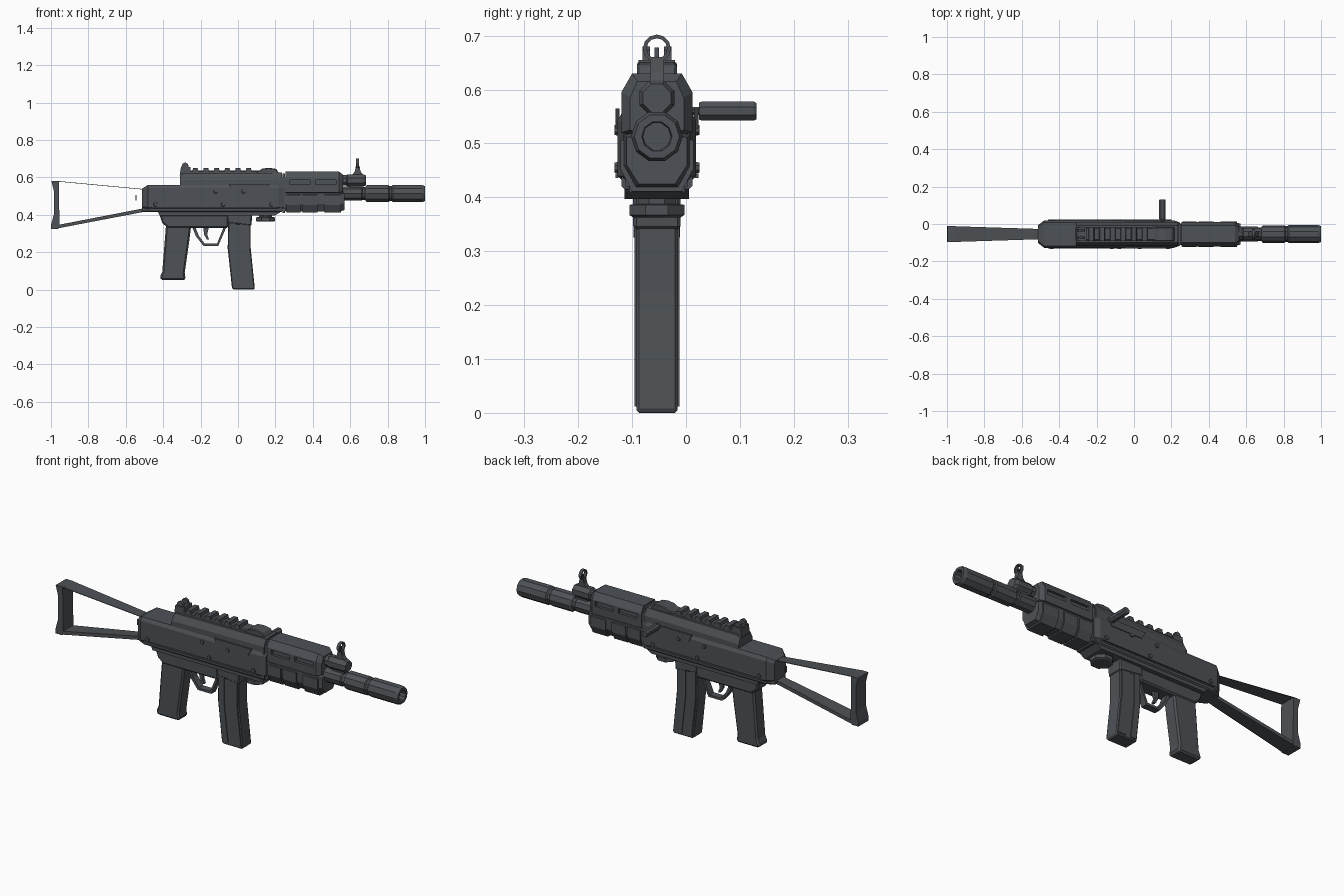
import bpy, bmesh, math
from mathutils import Vector, Matrix

if "Cube" in bpy.data.objects:
    bpy.data.objects.remove(bpy.data.objects["Cube"], do_unlink=True)

YC = -0.054  # centre plane of the body

metal = bpy.data.materials.new("dark_gunmetal")
metal.use_nodes = True
COLOUR = (0.075, 0.083, 0.092, 1)
metal.diffuse_color = COLOUR
metal.node_tree.nodes["Principled BSDF"].inputs["Base Color"].default_value = COLOUR


def finish(name, bm, bevel=0):
    bmesh.ops.recalc_face_normals(bm, faces=bm.faces)
    mesh = bpy.data.meshes.new(name)
    bm.to_mesh(mesh)
    bm.free()
    mesh.materials.append(metal)
    ob = bpy.data.objects.new(name, mesh)
    bpy.context.collection.objects.link(ob)
    if bevel:
        mod = ob.modifiers.new("bevel", 'BEVEL')
        mod.width, mod.segments = bevel, 1
        mod.limit_method, mod.angle_limit = 'ANGLE', math.radians(40)
    return ob


def skin(name, rings, bevel=0, closed=False):
    """Join equal rings of points; cap both ends unless closed in a loop."""
    bm = bmesh.new()
    vs = [[bm.verts.new(p) for p in r] for r in rings]
    n = len(vs[0])
    pairs = list(zip(vs, vs[1:])) + ([(vs[-1], vs[0])] if closed else [])
    for a, b in pairs:
        for i in range(n):
            bm.faces.new((a[i], a[(i + 1) % n], b[(i + 1) % n], b[i]))
    if not closed:
        bm.faces.new(vs[0])
        bm.faces.new(vs[-1])
    return finish(name, bm, bevel)


def prism(name, pts, half, y=YC, bevel=0):
    """Side profile in x, z, given thickness across y."""
    return skin(name, [[(x, y + s * half, z) for x, z in pts] for s in (-1, 1)], bevel)


def box(name, x0, x1, z0, z1, half, y=YC, bevel=0):
    return prism(name, [(x0, z0), (x1, z0), (x1, z1), (x0, z1)], half, y, bevel)


def hull(name, sections):
    """Eight-sided body along x: x, half width, bottom, top, side chamfer, low and high chamfer."""
    rings = []
    for x, h, z0, z1, c, lo, hi in sections:
        side = [(h - c, z0), (h, z0 + lo), (h, z1 - hi), (h - c, z1)]
        rings.append([(x, YC + y, z) for y, z in side + [(-y, z) for y, z in side[::-1]]])
    return skin(name, rings)


def rod(name, axis, centre, steps, sides=8):
    """Turned part: steps of (distance along the axis, radius)."""
    turn = Vector((0, 0, 1)).rotation_difference(Vector(axis)).to_matrix()
    rings = []
    for d, r in steps:
        angles = [(i + 0.5) * math.tau / sides for i in range(sides)]
        rings.append([Vector(centre) + turn @ Vector((r * math.cos(a), r * math.sin(a), d))
                      for a in angles])
    return skin(name, rings)


def both_sides(name, make):
    for label, s in (("right", -1), ("left", 1)):
        make(label + "_" + name, s)


# Receiver
hull("lower_receiver", [(-.513, .048, .43, .54, .012, .012, .012),
                        (-.48, .073, .43, .56, .010, .010, .018),
                        (.215, .073, .43, .56, .010, .010, .018),
                        (.245, .062, .43, .56, .010, .010, .018)])
hull("upper_receiver", [(-.31, .060, .45, .605, .016, .01, .03),
                        (-.295, .064, .45, .62, .018, .01, .035),
                        (.235, .064, .45, .625, .018, .01, .035)])
hull("rear_block", [(-.513, .045, .415, .45, .006, .006, .006),
                    (-.47, .066, .415, .45, .006, .006, .006),
                    (.235, .066, .415, .45, .006, .006, .006)])
prism("bottom_rail", [(-.43, .42), (-.42, .397), (.20, .397), (.235, .42)], .06)
box("front_collar", .20, .253, .42, .60, .058)
box("trunnion_band", .238, .25, .41, .62, .052)


def side_panel(name, s):
    prism(name + "_port", [(-.05, .565), (-.03, .528), (.15, .528), (.17, .565)],
          .004, YC + s * .073)
    box(name + "_ledge", -.46, .20, .436, .444, .003, YC + s * .074)
    for i, (x, z) in enumerate([(-.44, .455), (-.08, .455), (.18, .455), (.03, .525), (-.12, .525)]):
        rod(f"{name}_pin_{i}", (0, s, 0), (x, YC, z), [(.07, .012), (.079, .010)])


both_sides("panel", side_panel)

# Top rail and sights
box("rail_base", -.30, .20, .615, .636, .034, bevel=.005)
for i in range(6):
    x = -.245 + i * .057
    prism(f"rail_tooth_{i}", [(x, .63), (x + .034, .63), (x + .029, .65), (x + .005, .65)], .036)
prism("rear_sight_base", [(-.312, .61), (-.25, .61), (-.255, .655), (-.305, .655)], .034)
both_sides("rear_sight_ear", lambda n, s: prism(
    n, [(-.305, .65), (-.262, .65), (-.268, .672), (-.283, .68), (-.297, .672)], .007, YC + s * .02))
prism("cover_latch", [(.09, .62), (.22, .62), (.205, .645), (.165, .651), (.13, .647)], .037, bevel=.004)

# Handguard with recessed vents
guard = hull("upper_handguard", [(.253, .066, .515, .63, .020, .005, .035),
                                 (.54, .066, .515, .63, .020, .005, .035),
                                 (.562, .050, .52, .615, .014, .005, .03)])
vents = []
for x in (.278, .415):
    vents.append(box("vent_cutter", x, x + .108, .562, .587, .014, YC - .066))
    vents.append(box("vent_cutter", x, x + .108, .562, .587, .014, YC + .066))
for cutter in vents:
    cutter.hide_render = True
    cutter.hide_set(True)
    cutter.display_type = 'WIRE'
    mod = guard.modifiers.new("vent", 'BOOLEAN')
    mod.operation, mod.object, mod.solver = 'DIFFERENCE', cutter, 'EXACT'
hull("lower_handguard", [(.253, .062, .418, .52, .022, .04, .004),
                         (.545, .062, .418, .52, .022, .04, .004),
                         (.57, .056, .425, .515, .022, .035, .004)])
for i, (x0, x1) in enumerate([(.258, .335), (.345, .425), (.462, .55)]):
    hull(f"handguard_grip_{i}", [(x0, .068, .411, .513, .022, .042, .008),
                                 (x1, .068, .411, .513, .022, .042, .008)])

# Barrel, muzzle bore and gas tube
rod("barrel", (1, 0, 0), (0, YC, .513),
    [(.50, .040), (.66, .040), (.665, .036), (.68, .036), (.685, .044), (.69, .047), (.805, .047),
     (.81, .042), (.822, .042), (.828, .048), (.985, .048), (1.0, .042), (1.0, .028), (.95, .026)], 10)
rod("gas_block", (1, 0, 0), (0, YC, .584),
    [(.53, .030), (.58, .030), (.585, .035), (.67, .035), (.685, .028)])
box("gas_block_bridge", .60, .67, .53, .57, .018)

# Front sight
prism("front_sight_post", [(.605, .605), (.675, .605), (.655, .632), (.65, .66), (.63, .66), (.625, .632)], .013)
ring = []
for i in range(12):
    a = math.tau * i / 12
    ring.append([(x, YC + r * math.cos(a), .676 + r * math.sin(a))
                 for x, r in ((.632, .019), (.632, .026), (.648, .026), (.648, .019))])
skin("front_sight_ring", ring, closed=True)
box("front_sight_pin", .636, .644, .65, .678, .004)

# Charging handle
rod("charging_handle", (0, 1, 0), (.152, 0, .56),
    [(-.01, .008), (.024, .008), (.024, .017), (.029, .019), (.126, .019), (.131, .016)])

# Grip, trigger and guard
prism("trigger_housing", [(-.42, .40), (-.05, .40), (-.05, .33), (-.375, .33), (-.405, .355)], .043, bevel=.008)
prism("pistol_grip", [(-.385, .345), (-.25, .345), (-.262, .25), (-.285, .09), (-.28, .055),
                      (-.29, .05), (-.41, .05), (-.418, .065), (-.405, .095)], .038, bevel=.012)
outer = [(-.245, .335), (-.225, .285), (-.185, .234), (-.105, .234), (-.062, .335)]
inner = [(-.228, .335), (-.211, .29), (-.178, .246), (-.112, .246), (-.076, .335)]
prism("trigger_guard", outer + inner[::-1], .018)
prism("trigger", [(-.185, .335), (-.155, .335), (-.165, .295), (-.155, .268), (-.167, .268), (-.182, .295)], .008)

# Magazine with raised ribs
prism("magazine", [(-.053, .40), (.068, .40), (.068, .22), (.09, .004), (.083, .0), (-.025, .0),
                   (-.032, .006), (-.055, .22)], .038, bevel=.006)
prism("magazine_well", [(-.06, .41), (.076, .41), (.072, .34), (-.057, .355)], .044, bevel=.006)
both_sides("magazine_ribs", lambda n, s: [
    prism(f"{n}_{i}", [(x, .37), (x + w, .37), (x + w, .21), (x + w + .022, .012),
                       (x + .022, .012), (x, .21)], .004, YC + s * .038)
    for i, (x, w) in enumerate([(-.046, .032), (.012, .05)])])

# Adjusting knob
rod("knob", (0, 0, 1), (.147, YC, 0),
    [(.363, .048), (.367, .055), (.386, .055), (.388, .038), (.42, .038)])

# Open shoulder stock
prism("butt_plate", [(-1, .325), (-.96, .325), (-.955, .345), (-.957, .58), (-.998, .58),
                     (-.985, .53), (-.985, .40), (-1, .345)], .043)


def strut(name, x0, h0, low0, top0, x1, h1, low1, top1):
    skin(name, [[(x, YC - h, lo), (x, YC + h, lo), (x, YC + h, hi), (x, YC - h, hi)]
                for x, h, lo, hi in ((x0, h0, low0, top0), (x1, h1, low1, top1))])


strut("lower_strut", -.975, .042, .325, .343, -.49, .027, .418, .437)
strut("upper_strut", -.96, .042, .577, .580, -.49, .027, .533, .536)
box("stock_catch", -.549, -.543, .475, .505, .006)
